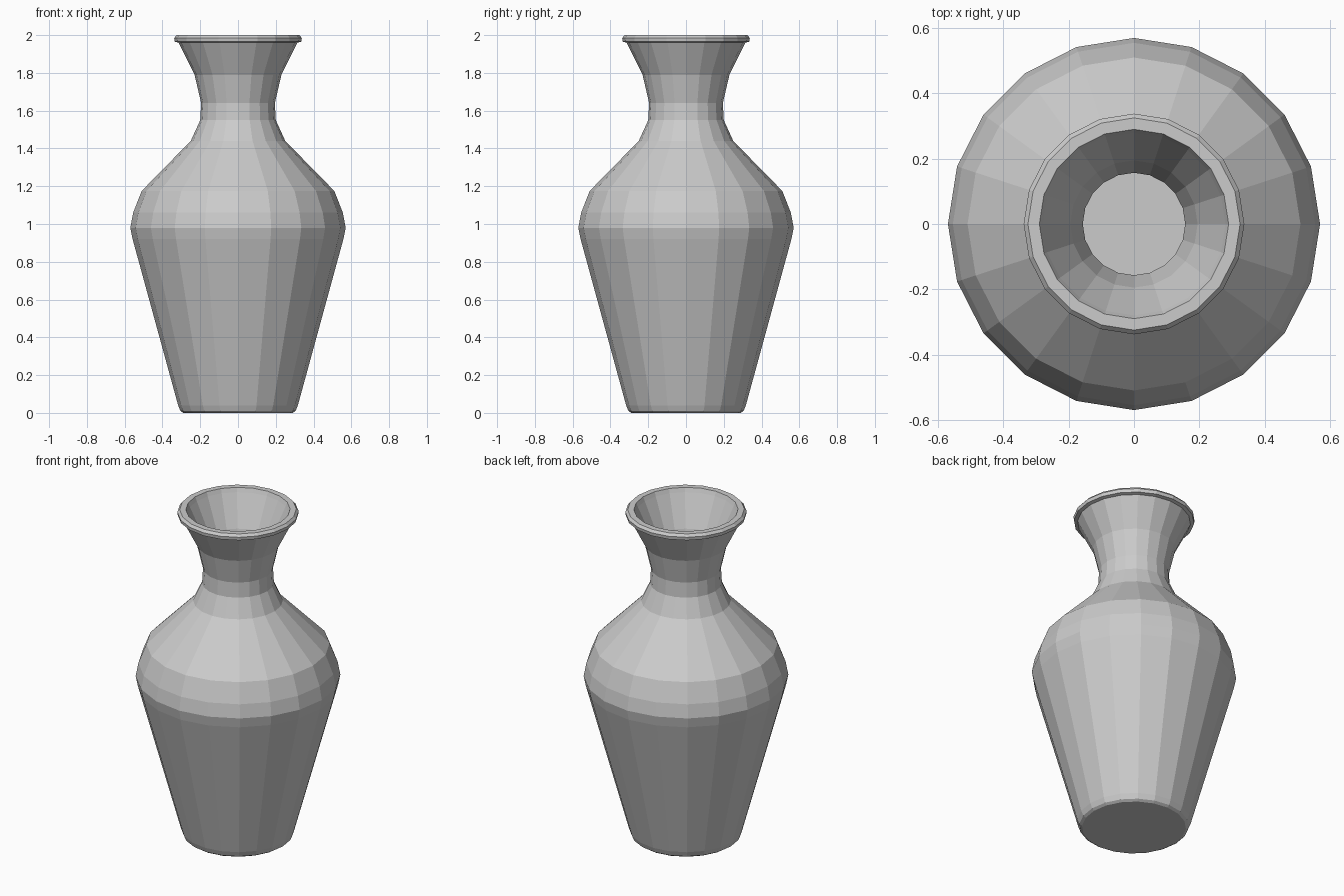
import bpy, bmesh
from math import sin, cos, pi
from mathutils import Vector

if "Cube" in bpy.data.objects:
    bpy.data.objects.remove(bpy.data.objects["Cube"])

SIDES = 20

# hollow vase profile (radius, height): outside going up, lip, inside going down
PROFILE = [
    (0.29, 0.0), (0.305, 0.01), (0.317, 0.04),            # foot
    (0.558, 0.92), (0.57, 0.98), (0.555, 1.06), (0.51, 1.175),  # body
    (0.25, 1.44), (0.2, 1.55), (0.195, 1.64), (0.23, 1.79),     # neck
    (0.315, 1.96), (0.335, 1.965), (0.338, 1.985), (0.325, 2.0),  # lip
    (0.29, 2.0), (0.28, 1.975),
    (0.195, 1.79), (0.157, 1.64), (0.16, 1.55), (0.215, 1.425),  # inside
    (0.48, 1.15), (0.517, 1.05), (0.53, 0.98), (0.52, 0.92), (0.285, 0.045),
]

# fracture cells: each shard is where its linear function g.p - o is largest
CELLS = {
    "front_body_shard": ((0, 0, 0), 0),
    "right_body_shard": ((0.535, 0.844, 0.026), -0.015),
    "back_body_shard": ((0.57, 1.86, -0.474), -0.484),
    "back_shoulder_shard": ((-0.06, 1.21, 0.31), 0.19),
    "front_shoulder_shard": ((-0.49, 0.98, 0.79), 0.876),
    "right_neck_shard": ((0.245, 1.036, 1.027), 1.329),
    "right_rim_shard": ((-0.03, 1.37, 1.32), 1.758),
    "front_rim_shard": ((-0.885, 1.10, 2.48), 3.857),
    "left_rim_shard": ((-1.354, 1.304, 2.19), 3.385),
}


def lathe():
    bm = bmesh.new()
    rings = [[bm.verts.new((r * cos(2 * pi * i / SIDES), r * sin(2 * pi * i / SIDES), z))
              for i in range(SIDES)] for r, z in PROFILE]
    for a, b in zip(rings, rings[1:]):
        for i in range(SIDES):
            j = (i + 1) % SIDES
            bm.faces.new((a[i], a[j], b[j], b[i]))
    bm.faces.new(rings[0][::-1])   # underside
    bm.faces.new(rings[-1])        # inner floor
    return bm


def clip(bm, normal, offset):
    """Keep the part where normal.p > offset and cap the break."""
    cut = bmesh.ops.bisect_plane(
        bm, geom=bm.verts[:] + bm.edges[:] + bm.faces[:], dist=1e-6,
        plane_co=normal * (offset / normal.length_squared),
        plane_no=normal, clear_inner=True)["geom_cut"]
    edges = [e for e in cut if isinstance(e, bmesh.types.BMEdge) and e.is_boundary]
    if edges:
        bmesh.ops.triangle_fill(bm, edges=edges, use_beauty=True,
                                normal=-normal.normalized())


# cut one shard per cell
for name, (g, o) in CELLS.items():
    bm = lathe()
    for other, (g2, o2) in CELLS.items():
        if other != name and bm.faces:
            clip(bm, Vector(g) - Vector(g2), o - o2)
    bmesh.ops.recalc_face_normals(bm, faces=bm.faces[:])
    mesh = bpy.data.meshes.new(name)
    bm.to_mesh(mesh)
    bm.free()
    bpy.context.collection.objects.link(bpy.data.objects.new(name, mesh))
